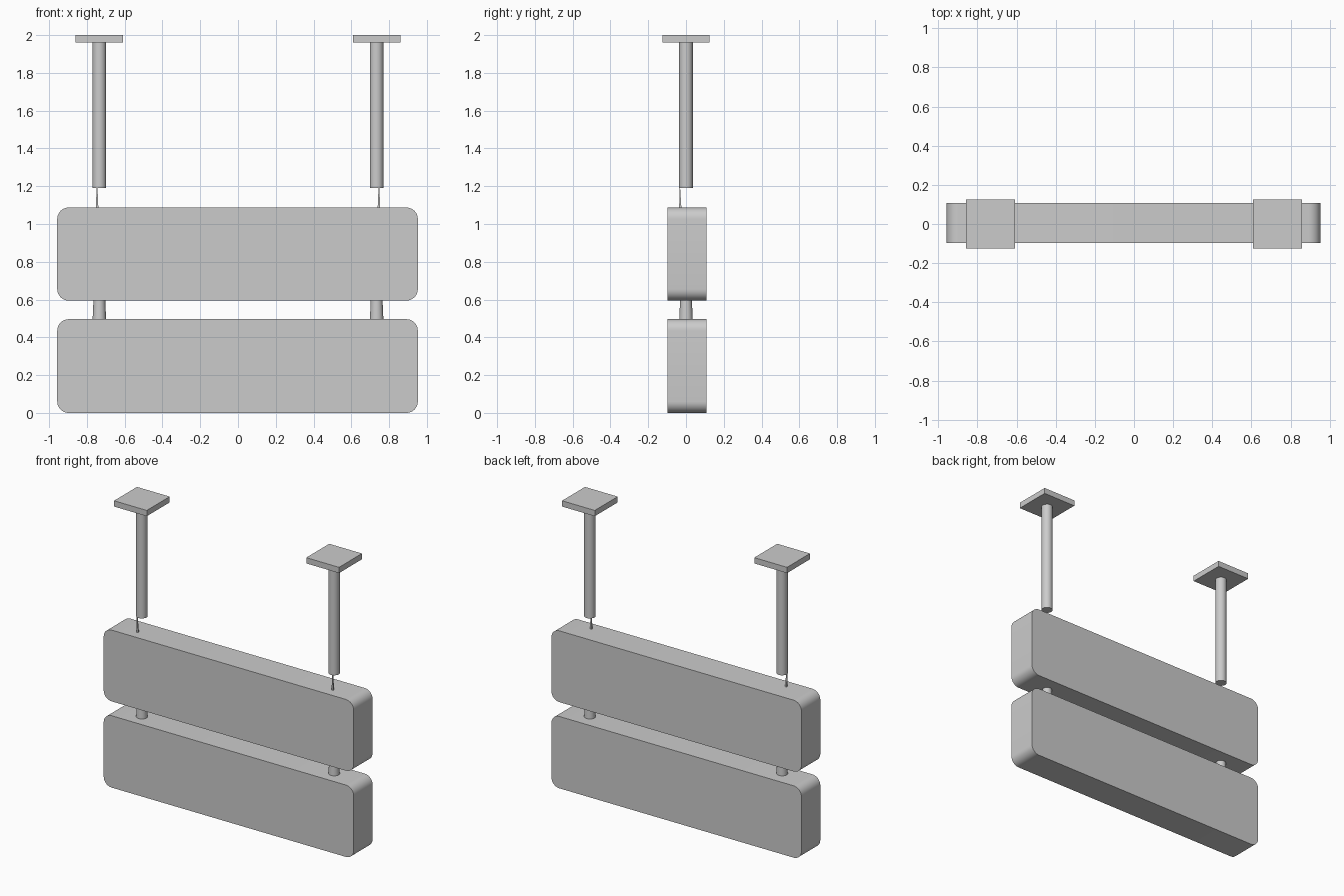
import bpy, bmesh, math
from mathutils import Matrix, Vector

if "Cube" in bpy.data.objects:
    bpy.data.objects.remove(bpy.data.objects["Cube"])


def finish(bm, name, smooth=True):
    bmesh.ops.recalc_face_normals(bm, faces=bm.faces[:])
    me = bpy.data.meshes.new(name)
    bm.to_mesh(me)
    bm.free()
    ob = bpy.data.objects.new(name, me)
    bpy.context.collection.objects.link(ob)
    if smooth:
        bpy.ops.object.select_all(action='DESELECT')
        ob.select_set(True)
        bpy.context.view_layer.objects.active = ob
        bpy.ops.object.shade_smooth_by_angle(angle=math.radians(35))
    return ob


def box(name, lo, hi, radius=0.0):
    """Box between two corners; radius rounds the edges running along y."""
    lo, hi = Vector(lo), Vector(hi)
    bm = bmesh.new()
    mat = Matrix.Translation((lo + hi) / 2) @ Matrix.Diagonal((*(hi - lo), 1))
    bmesh.ops.create_cube(bm, size=1, matrix=mat)
    if radius:
        edges = [e for e in bm.edges
                 if abs(e.verts[0].co.y - e.verts[1].co.y) > 0.01]
        bmesh.ops.bevel(bm, geom=edges, offset=radius, segments=8,
                        profile=0.5, affect='EDGES')
    return finish(bm, name, radius > 0)


def rod(name, x, z0, z1, r0, r1):
    bm = bmesh.new()
    bmesh.ops.create_cone(bm, cap_ends=True, segments=24, radius1=r0, radius2=r1,
                          depth=z1 - z0,
                          matrix=Matrix.Translation((x, 0, (z0 + z1) / 2)))
    return finish(bm, name)


# two sign panels with rounded corners
for name, z0, z1 in (("lower_panel", 0.0, 0.496), ("upper_panel", 0.595, 1.087)):
    box(name, (-0.957, -0.098, z0), (0.952, 0.108, z1), 0.06)

for side, s in (("left", -1), ("right", 1)):
    x = 0.734 * s
    # ceiling plate and hanging post
    box(side + "_ceiling_plate", (x - 0.125, -0.125, 1.96), (x + 0.125, 0.125, 2.0))
    rod(side + "_post", x, 1.19, 1.96, 0.036, 0.036)
    # short tapered link between the panels
    rod(side + "_link", x, 0.49, 0.60, 0.036, 0.031)
    # thin sliver joining post and upper panel
    bm = bmesh.new()
    bottom = [bm.verts.new((0.745 * s + dx, y, 1.08)) for dx, y in
              ((-0.006, -0.036), (0.006, -0.036), (0.006, -0.024), (-0.006, -0.024))]
    top = [bm.verts.new((0.747 * s + dx, y, 1.191)) for dx, y in
           ((-0.003, -0.035), (0.003, -0.035), (0.003, -0.031), (-0.003, -0.031))]
    bm.faces.new(bottom)
    bm.faces.new(top)
    for i in range(4):
        j = (i + 1) % 4
        bm.faces.new((bottom[i], bottom[j], top[j], top[i]))
    finish(bm, side + "_hanger_strip", False)
